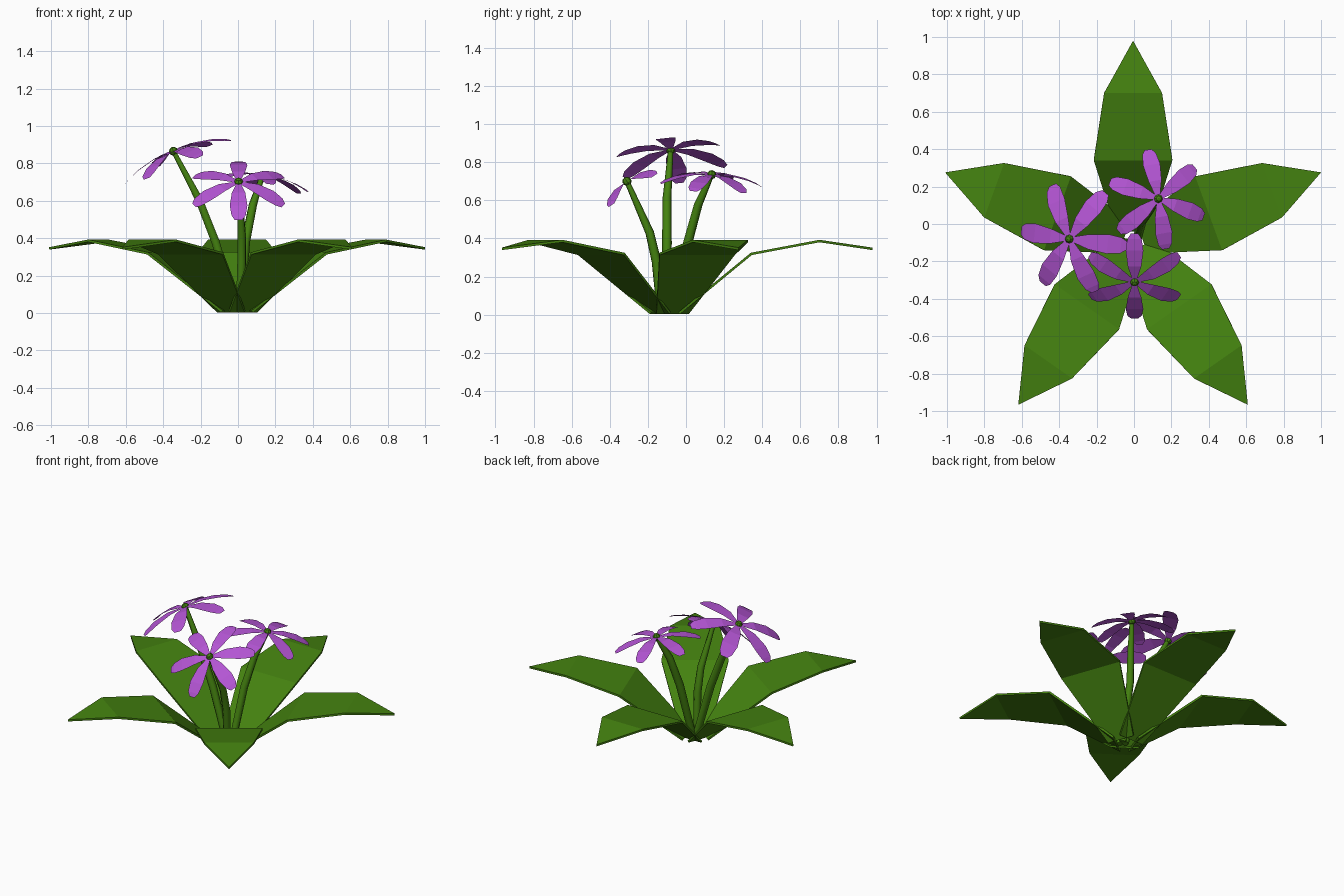
import bpy
import bmesh
import math
from mathutils import Matrix, Vector

cube = bpy.data.objects.get("Cube")
if cube:
    bpy.data.objects.remove(cube)


def make_material(name, color):
    mat = bpy.data.materials.new(name)
    mat.use_nodes = True
    mat.diffuse_color = color
    mat.node_tree.nodes["Principled BSDF"].inputs["Base Color"].default_value = color
    return mat


GREEN = make_material("leaf green", (0.058, 0.223, 0.005, 1))
PURPLE = make_material("petal purple", (0.456, 0.091, 0.658, 1))


def add_object(name, data, mat):
    obj = bpy.data.objects.new(name, data)
    data.materials.append(mat)
    bpy.context.collection.objects.link(obj)
    return obj


def finish(name, bm, mat):
    mesh = bpy.data.meshes.new(name)
    bm.to_mesh(mesh)
    bm.free()
    return add_object(name, mesh, mat)


def add_blade(bm, rows, matrix):
    """Strip running along +x from rows of (distance, half width, height)."""
    previous = None
    for r, w, z in rows:
        sides = (-w, w) if w else (0,)
        row = [bm.verts.new(matrix @ Vector((r, s, z))) for s in sides]
        if previous:
            bm.faces.new([previous[0], *row, previous[1]])
        previous = row


# Leaves: a rosette of five bent, pointed blades
LEAF = [(0.05, 0.09, 0.013), (0.43, 0.21, 0.325), (0.79, 0.155, 0.393), (1.07, 0, 0.352)]
LEAF_ANGLES = {"back": 90, "left": 20, "front_left": -55, "front_right": -125, "right": 160}
for side, angle in LEAF_ANGLES.items():
    bm = bmesh.new()
    place = Matrix.Translation((-0.005, -0.09, 0)) @ Matrix.Rotation(math.radians(angle), 4, "Z")
    add_blade(bm, LEAF, place)
    leaf = finish(side + "_leaf", bm, GREEN)
    solid = leaf.modifiers.new("thickness", "SOLIDIFY")
    solid.thickness = 0.013
    solid.offset = -1

# Flowers: bent stem, six drooping petals and a small green heart
PETAL = [(0.015, 0.012, 0), (0.10, 0.036, 0), (0.19, 0.047, -0.02), (0.25, 0.038, -0.043),
         (0.275, 0.02, -0.057)]


def make_flower(name, path, normal, spin, size):
    curve = bpy.data.curves.new(name + "_stem", "CURVE")
    curve.dimensions = "3D"
    curve.bevel_depth = 0.023
    curve.bevel_resolution = 1
    curve.use_fill_caps = True
    spline = curve.splines.new("POLY")
    spline.points.add(len(path) - 1)
    for point, co in zip(spline.points, path):
        point.co = (*co, 1)
    for point, radius in zip(spline.points, (1, 1.1, 1, 0.6)):
        point.radius = radius
    add_object(name + "_stem", curve, GREEN)

    tilt = Vector((0, 0, 1)).rotation_difference(Vector(normal)).to_matrix().to_4x4()
    head = Matrix.Translation(path[-1]) @ tilt
    bm = bmesh.new()
    for i in range(6):
        turn = Matrix.Rotation(math.radians(spin + 60 * i), 4, "Z")
        add_blade(bm, PETAL, head @ turn @ Matrix.Scale(size, 4))
    finish(name + "_petals", bm, PURPLE)

    bm = bmesh.new()
    bmesh.ops.create_uvsphere(bm, u_segments=8, v_segments=5, radius=0.024, matrix=head)
    finish(name + "_heart", bm, GREEN)


make_flower("tall_flower",
            [(-0.01, -0.10, 0.01), (-0.12, -0.10, 0.38), (-0.21, -0.10, 0.61), (-0.345, -0.08, 0.865)],
            (-0.42, -0.07, 1), -7, 1.12)
make_flower("back_flower",
            [(0.015, -0.09, 0.01), (0.04, 0.01, 0.38), (0.08, 0.065, 0.58), (0.13, 0.135, 0.735)],
            (0.15, 0.06, 1), 40, 0.98)
make_flower("front_flower",
            [(0.01, -0.13, 0.01), (0.02, -0.155, 0.28), (0.02, -0.19, 0.43), (0.003, -0.31, 0.70)],
            (0, -0.69, 1), 30, 1.0)
